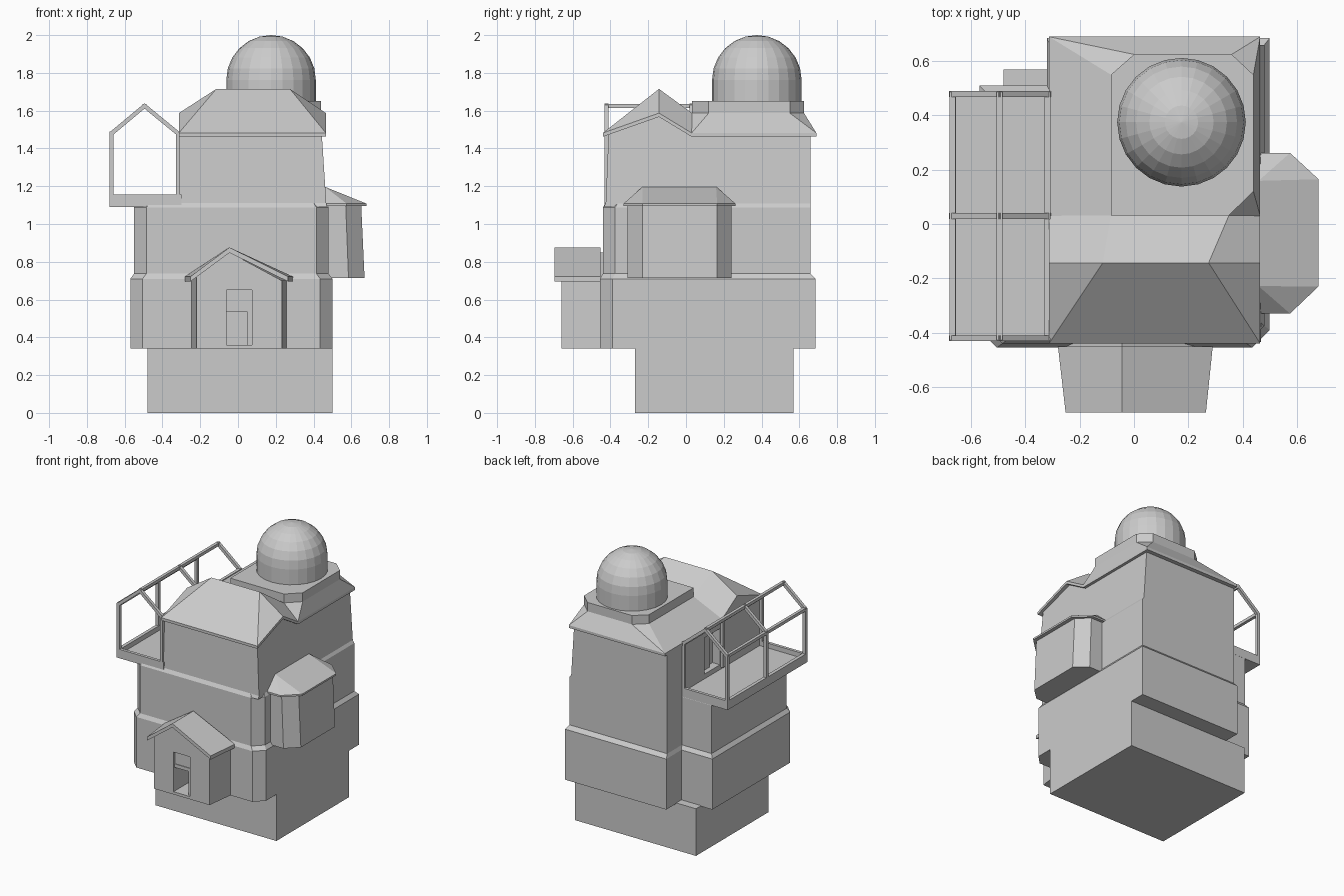
import bpy, bmesh, math
from mathutils import Vector

if "Cube" in bpy.data.objects:
    bpy.data.objects.remove(bpy.data.objects["Cube"])

grey = bpy.data.materials.new("plain_grey")
grey.diffuse_color = (0.6, 0.6, 0.6, 1)
grey.use_nodes = True
grey.node_tree.nodes["Principled BSDF"].inputs["Base Color"].default_value = grey.diffuse_color


def make(name, verts, faces):
    bm = bmesh.new()
    vs = [bm.verts.new(v) for v in verts]
    for f in faces:
        bm.faces.new([vs[i] for i in f])
    bmesh.ops.recalc_face_normals(bm, faces=bm.faces)
    me = bpy.data.meshes.new(name)
    bm.to_mesh(me)
    bm.free()
    me.materials.append(grey)
    ob = bpy.data.objects.new(name, me)
    bpy.context.collection.objects.link(ob)
    return ob


def loft(name, rings):
    """Skin equal-length point rings and cap both ends."""
    n = len(rings[0])
    faces = [list(range(n)), [(len(rings) - 1) * n + i for i in range(n)]]
    for r in range(len(rings) - 1):
        for i in range(n):
            j = (i + 1) % n
            faces.append([r * n + i, r * n + j, (r + 1) * n + j, (r + 1) * n + i])
    return make(name, [p for ring in rings for p in ring], faces)


def flat(pts, z):
    return [(x, y, z) for x, y in pts]


def upright(pts, y):
    return [(x, y, z) for x, z in pts]


def box(name, x0, x1, y0, y1, z0, z1):
    r = [(x0, y0), (x1, y0), (x1, y1), (x0, y1)]
    return loft(name, [flat(r, z0), flat(r, z1)])


def beam(name, a, b, w=0.022):
    a, b = Vector(a), Vector(b)
    d = (b - a).normalized()
    u = Vector((0, 1, 0)) if abs(d.y) < 0.5 else Vector((1, 0, 0))
    v = d.cross(u)
    h = w / 2
    a, b = a - d * h * 0.6, b + d * h * 0.6
    return loft(name, [[p + u * s * h + v * t * h for s, t in
                        ((-1, -1), (1, -1), (1, 1), (-1, 1))] for p in (a, b)])


def cut(ob, *dims):
    c = box(ob.name + "_cutter", *dims)
    c.hide_render = True
    c.hide_viewport = True
    m = ob.modifiers.new("opening", 'BOOLEAN')
    m.operation, m.solver, m.object = 'DIFFERENCE', 'EXACT', c


def plan(xl, xr, yf, yb, xn, yn, c=0.065):
    """Floor outline: bevelled front corners, notch at the back left."""
    return [(xl + c, yf), (xr - c, yf), (xr, yf + c), (xr, yb),
            (xn, yb), (xn, yn), (xl, yn), (xl, yf + c)]


# Base and the two wide storeys, with sloped ledges
box("foundation", -0.48, 0.50, -0.27, 0.57, 0, 0.345)
low = plan(-0.57, 0.50, -0.455, 0.685, -0.32, 0.51)
mid = plan(-0.55, 0.48, -0.44, 0.66, -0.31, 0.49)
top = plan(-0.53, 0.465, -0.425, 0.66, -0.31, 0.48)
loft("lower_storeys", [flat(low, 0.34), flat(low, 0.71), flat(mid, 0.737),
                       flat(mid, 1.088), flat(top, 1.112)])

# Top storey: side profile with gable, right wall leaning in
side = [(-0.435, 1.09), (-0.425, 1.112), (-0.41, 1.475), (-0.14, 1.57),
        (0.03, 1.475), (0.66, 1.475), (0.66, 1.09)]
upper = loft("top_storey", [[(-0.31, y, z) for y, z in side],
                            [(0.468 - (z - 1.1) * 0.065, y, z) for y, z in side]])
cut(upper, -0.4, -0.25, 0.05, 0.23, 1.155, 1.42)
box("balcony_door", -0.275, -0.262, 0.12, 0.22, 1.13, 1.40)

# Main roof: front half-hip running back into the dome terrace
e = 1.482
eave = [(-0.313, -0.44, e), (0.465, -0.44, e), (0.465, -0.143, 1.587), (0.465, 0.03, e),
        (0.465, 0.69, e), (-0.313, 0.69, e), (-0.313, 0.03, e), (-0.313, -0.143, 1.587)]
ridge = [(-0.115, -0.143, 1.715), (0.275, -0.143, 1.715)]
terrace = [(-0.085, 0.032), (0.35, 0.032), (0.44, 0.12), (0.44, 0.55),
           (0.36, 0.625), (0.0, 0.625), (-0.085, 0.55)]
under = [(x, y, z - 0.02) for x, y, z in eave]
roof_faces = [(0, 1, 9, 8), (1, 2, 9), (0, 8, 7), (7, 8, 10, 6), (8, 9, 11, 10),
              (9, 2, 3, 11), (3, 12, 11), (3, 4, 13, 12), (4, 14, 13), (4, 5, 15, 14),
              (5, 16, 15), (5, 6, 10, 16), tuple(range(10, 17)),
              (17, 18, 19, 24), (24, 19, 20, 23), (23, 20, 21, 22)]
roof_faces += [(i, (i + 1) % 8, 17 + (i + 1) % 8, 17 + i) for i in range(8)]
make("main_roof", eave + ridge + flat(terrace, 1.587) + under, roof_faces)
loft("dome_terrace", [flat(terrace, 1.58), flat(terrace, 1.652)])

# Dome: short drum with a half sphere
R = 0.237
profile = [(R, 1.65)] + [(R * math.cos(math.radians(a)), 1.763 + R * math.sin(math.radians(a)))
                         for a in range(0, 90, 15)] + [(0.002, 2.0)]
loft("dome", [[(0.175 + r * math.cos(k * math.pi / 12), 0.375 + r * math.sin(k * math.pi / 12), z)
               for k in range(24)] for r, z in profile])


# Bay window on the right, flaring slightly downward
def bay(y0, y1, xc, xo):
    return [(0.42, y0), (xc, y0), (xo, -0.23), (xo, 0.165), (xc, y1), (0.42, y1)]


loft("bay_window", [flat(bay(-0.31, 0.24, 0.585, 0.67), 0.715),
                    flat(bay(-0.31, 0.24, 0.57, 0.652), 1.105)])
rim = bay(-0.33, 0.262, 0.575, 0.68)
crest = [(0.42, -0.23), (0.46, -0.23), (0.46, -0.229), (0.46, 0.159), (0.46, 0.16), (0.42, 0.16)]
loft("bay_roof", [flat(rim, 1.095), flat(rim, 1.108), flat(crest, 1.197)])

# Entrance porch, narrowing towards the front
front = [(-0.22, 0.34), (0.232, 0.34), (0.232, 0.70), (-0.045, 0.85), (-0.22, 0.72)]
back = [(-0.25, 0.34), (0.262, 0.34), (0.262, 0.70), (-0.045, 0.85), (-0.25, 0.72)]
porch = loft("porch", [upright(front, -0.66), upright(back, -0.42)])
cut(porch, -0.06, 0.075, -0.75, -0.48, 0.36, 0.65)
box("porch_door_transom", -0.062, 0.077, -0.645, -0.625, 0.535, 0.652)
box("porch_door_lintel", -0.062, 0.077, -0.65, -0.62, 0.535, 0.56)
box("porch_door_jamb", 0.05, 0.077, -0.645, -0.625, 0.358, 0.54)


def chevron(xl, xr):
    return [(xl, 0.695), (xl, 0.722), (-0.045, 0.876), (xr, 0.722), (xr, 0.695), (-0.045, 0.848)]


loft("porch_roof", [upright(chevron(-0.252, 0.265), -0.695), upright(chevron(-0.28, 0.29), -0.452)])

# Balcony floor and raised kerbs
box("balcony_floor", -0.68, -0.30, -0.432, 0.49, 1.09, 1.12)
box("balcony_kerb_left", -0.68, -0.655, -0.432, 0.49, 1.11, 1.155)
box("balcony_kerb_front", -0.68, -0.30, -0.432, -0.41, 1.11, 1.155)
box("balcony_kerb_back", -0.68, -0.30, 0.468, 0.49, 1.11, 1.155)

# Open gabled frame over the balcony
outline = [(-0.669, 1.14), (-0.669, 1.48), (-0.495, 1.625), (-0.318, 1.48), (-0.318, 1.14)]
for k, y in enumerate((-0.421, 0.03, 0.479)):
    for i in range(4):
        (xa, za), (xb, zb) = outline[i], outline[i + 1]
        beam(f"balcony_frame_{k}_{i}", (xa, y, za), (xb, y, zb))
for i in (1, 2, 3):
    x, z = outline[i]
    beam(f"balcony_rail_{i}", (x, -0.421, z), (x, 0.479, z))
